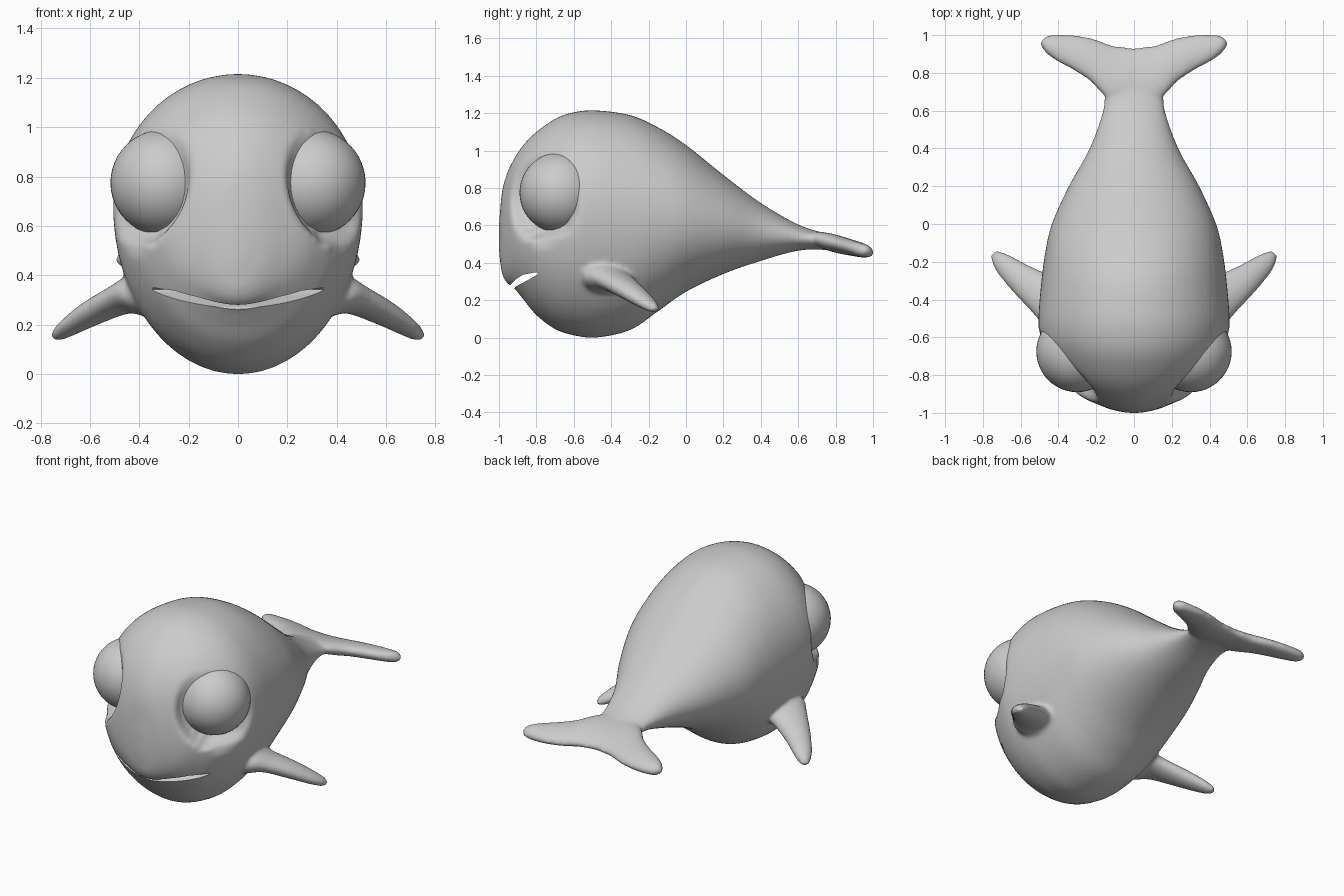
import bpy, bmesh, math
from mathutils import Vector

cube = bpy.data.objects.get("Cube")
if cube:
    bpy.data.objects.remove(cube, do_unlink=True)

grey = bpy.data.materials.new("plain grey")
grey.use_nodes = True
grey.diffuse_color = (0.6, 0.6, 0.6, 1)
grey.node_tree.nodes["Principled BSDF"].inputs["Base Color"].default_value = (0.6, 0.6, 0.6, 1)


def catmull(stations, steps):
    """Smooth the listed stations into a denser list."""
    out = []
    last = len(stations) - 1
    for i in range(last):
        a, b, c, d = (stations[min(max(k, 0), last)] for k in (i - 1, i, i + 1, i + 2))
        for s in range(steps):
            t = s / steps
            out.append([0.5 * (2 * q + (r - p) * t + (2 * p - 5 * q + 4 * r - w) * t * t
                               + (3 * q - p - 3 * r + w) * t ** 3)
                        for p, q, r, w in zip(a, b, c, d)])
    out.append(list(stations[-1]))
    return out


def loft(bm, stations, u, v, sides=64, steps=8, mirror=1):
    """Skin oval sections: centre x, y, z, half width, half height up, half height down."""
    rings = []
    for x, y, z, ru, up, down in catmull(stations, steps):
        ring = []
        for k in range(sides):
            a = math.tau * k / sides
            rv = up if math.sin(a) > 0 else down
            p = Vector((x, y, z)) + u * (ru * math.cos(a)) + v * (rv * math.sin(a))
            p.x *= mirror
            ring.append(bm.verts.new(p))
        rings.append(ring)
    faces = [bm.faces.new(rings[0]), bm.faces.new(rings[-1])]
    for r0, r1 in zip(rings, rings[1:]):
        for k in range(sides):
            n = (k + 1) % sides
            faces.append(bm.faces.new((r0[k], r0[n], r1[n], r1[k])))
    bmesh.ops.recalc_face_normals(bm, faces=faces)


def finish(name, bm):
    mesh = bpy.data.meshes.new(name)
    bm.to_mesh(mesh)
    bm.free()
    mesh.materials.append(grey)
    obj = bpy.data.objects.new(name, mesh)
    bpy.context.collection.objects.link(obj)
    return obj


def smooth(obj):
    bpy.ops.object.select_all(action='DESELECT')
    obj.select_set(True)
    bpy.context.view_layer.objects.active = obj
    bpy.ops.object.shade_smooth_by_angle(angle=math.radians(40))


X, Z = Vector((1, 0, 0)), Vector((0, 0, 1))

# body: y, top, bottom, half width, height of the widest point
profile = [
    (-1.0, .60, .46, .03, .54), (-.985, .77, .35, .11, .55), (-.96, .87, .295, .18, .56),
    (-.92, .955, .265, .27, .57), (-.87, 1.03, .205, .34, .59), (-.8, 1.1, .12, .41, .62),
    (-.7, 1.17, .045, .465, .65), (-.6, 1.205, .012, .5, .67), (-.48, 1.215, 0, .505, .68),
    (-.3, 1.19, .04, .49, .66), (-.15, 1.125, .14, .47, .65), (0, 1.03, .245, .435, .63),
    (.2, .87, .34, .345, .6), (.4, .72, .41, .235, .56), (.6, .605, .465, .165, .535),
    (.75, .555, .468, .15, .512), (.87, .515, .445, .1, .48), (.91, .485, .455, .03, .47)]
body_bm = bmesh.new()
loft(body_bm, [(0, y, mid, hw, top - mid, mid - bot) for y, top, bot, hw, mid in profile], X, Z)

# eye sockets: flatten the head around each eye
EYE, EYE_RADIUS, SOCKET = Vector((.302, -.675, .775)), .215, .07
for vert in body_bm.verts:
    side = 1 if vert.co.x >= 0 else -1
    axis = Vector((.72 * side, -.69, 0)).normalized()
    rel = vert.co - Vector((EYE.x * side, EYE.y, EYE.z))
    h = rel.dot(axis)
    r = (rel - axis * h).length
    t = min(max((.27 - r) / .06, 0), 1)
    if h > SOCKET:
        vert.co -= axis * (h - SOCKET) * t * t * (3 - 2 * t)

# side fins and tail flukes
fin = [(.34, -.42, .32, .16, .11, .11), (.41, -.41, .315, .145, .085, .085),
       (.48, -.375, .3, .115, .06, .06), (.6, -.29, .243, .083, .05, .05),
       (.69, -.215, .188, .06, .037, .037), (.735, -.175, .158, .036, .025, .025),
       (.752, -.16, .147, .012, .01, .01)]
chord = Vector((-.45, .88, -.1)).normalized()
fin_up = Vector((.39, .24, -.18)).cross(chord).normalized()
# flukes: x, front edge, rear edge, half thickness
fluke_plan = [(-.02, .64, .93, .045), (.1, .645, .943, .047), (.17, .69, .965, .046),
              (.23, .755, .985, .043), (.32, .815, 1.0, .041), (.4, .858, 1.003, .038),
              (.46, .9, .995, .034), (.488, .935, .975, .02), (.495, .95, .962, .008)]
fluke = [(x, (a + b) / 2, .515 - .25 * ((a + b) / 2 - .75), (b - a) / 2, t, t)
         for x, a, b, t in fluke_plan]
slope = Vector((0, 1, -.28))
for side in (1, -1):
    loft(body_bm, fin, chord, fin_up, 32, 6, side)
    loft(body_bm, fluke, slope, Vector((0, .28, 1)).normalized(), 32, 6, side)
body = finish("body", body_bm)

# mouth cutter: a thin wedge through the front of the head
wedge = [(-1.0, .2), (-.97, .262), (-.94, .28), (-.91, .312), (-.87, .337), (-.8, .35),
         (-.79, .342), (-.8, .333), (-.86, .3), (-.912, .272), (-.95, .2)]
cut_bm = bmesh.new()
face = cut_bm.faces.new([cut_bm.verts.new((-.6, y, z)) for y, z in wedge])
grown = bmesh.ops.extrude_face_region(cut_bm, geom=[face])["geom"]
bmesh.ops.translate(cut_bm, vec=(1.2, 0, 0),
                    verts=[g for g in grown if isinstance(g, bmesh.types.BMVert)])
bmesh.ops.recalc_face_normals(cut_bm, faces=cut_bm.faces[:])
cutter = finish("mouth_cutter", cut_bm)
cutter.hide_render = True

# blend the parts into one skin, then open the mouth
remesh = body.modifiers.new("skin", 'REMESH')
remesh.mode = 'VOXEL'
remesh.voxel_size = .012
remesh.use_smooth_shade = True
soften = body.modifiers.new("soften", 'SMOOTH')
soften.factor = .5
soften.iterations = 10
mouth = body.modifiers.new("mouth", 'BOOLEAN')
mouth.operation = 'DIFFERENCE'
mouth.solver = 'EXACT'
mouth.object = cutter
bpy.context.view_layer.objects.active = body
for name in ("skin", "soften", "mouth"):
    bpy.ops.object.modifier_apply(modifier=name)
bpy.data.objects.remove(cutter, do_unlink=True)
smooth(body)

# eyes
for side, name in ((1, "left_eye"), (-1, "right_eye")):
    eye_bm = bmesh.new()
    bmesh.ops.create_uvsphere(eye_bm, u_segments=48, v_segments=24, radius=EYE_RADIUS)
    bmesh.ops.translate(eye_bm, verts=eye_bm.verts[:], vec=(EYE.x * side, EYE.y, EYE.z))
    smooth(finish(name, eye_bm))
